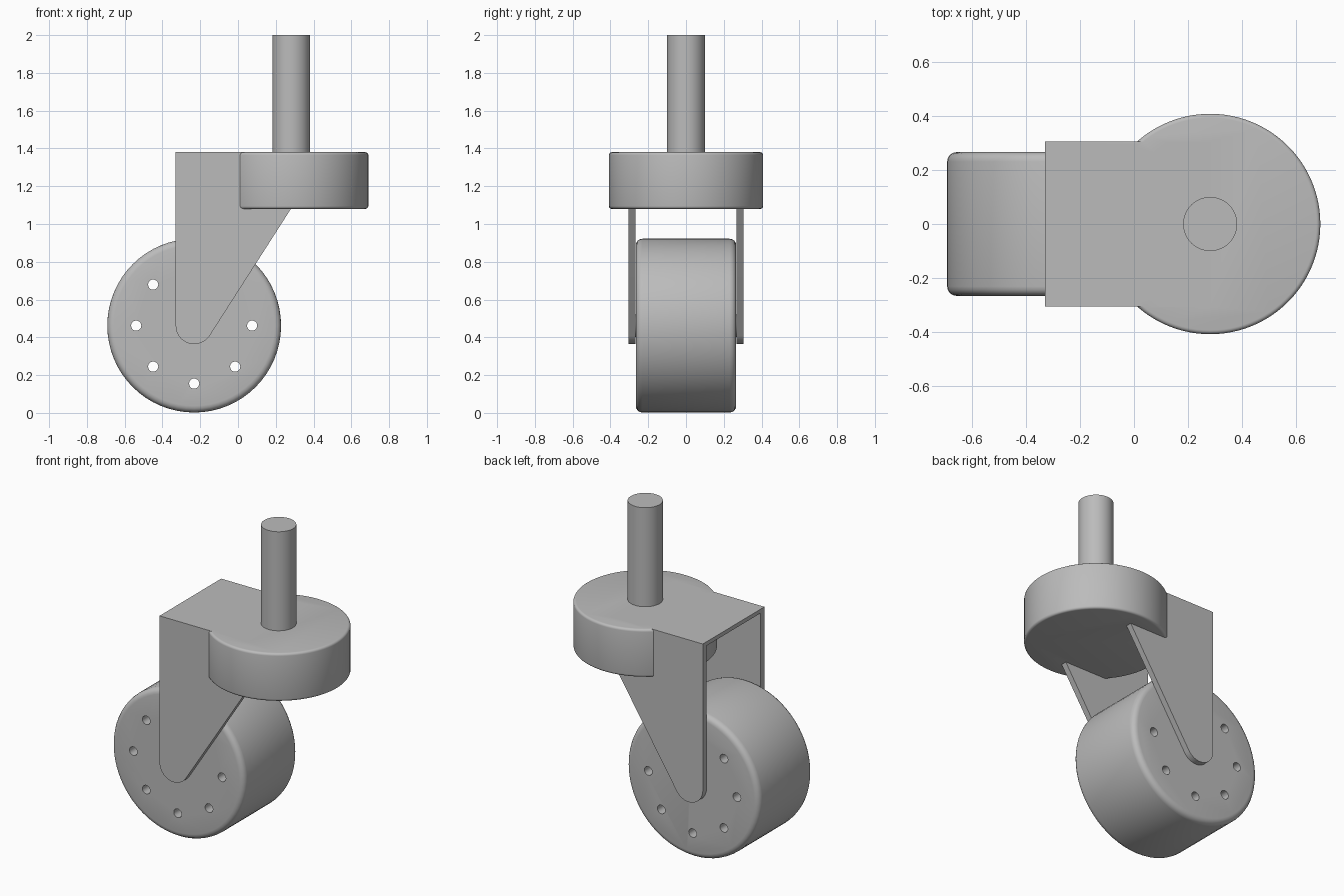
import bpy, bmesh, math
from mathutils import Matrix, Vector

cube = bpy.data.objects.get("Cube")
if cube:
    bpy.data.objects.remove(cube, do_unlink=True)

grey = bpy.data.materials.new("plain grey")
grey.use_nodes = True
grey.diffuse_color = (0.5, 0.5, 0.5, 1)
grey.node_tree.nodes["Principled BSDF"].inputs["Base Color"].default_value = (0.5, 0.5, 0.5, 1)

WHEEL = Vector((-0.232, 0, 0.462))
PIVOT_X = 0.282
TOP = 1.38


def finish(name, bm):
    bmesh.ops.recalc_face_normals(bm, faces=bm.faces)
    mesh = bpy.data.meshes.new(name)
    bm.to_mesh(mesh)
    bm.free()
    mesh.materials.append(grey)
    ob = bpy.data.objects.new(name, mesh)
    bpy.context.collection.objects.link(ob)
    return ob


def cylinder(name, radius, depth, centre, along_y=False, sides=64, rim=0):
    """Cylinder with optionally rounded rims."""
    bm = bmesh.new()
    bmesh.ops.create_cone(bm, cap_ends=True, segments=sides, radius1=radius,
                          radius2=radius, depth=depth)
    if rim:
        edges = [e for e in bm.edges if abs(e.verts[0].co.z - e.verts[1].co.z) < 1e-4]
        bmesh.ops.bevel(bm, geom=edges, offset=rim, segments=4, profile=0.5, affect='EDGES')
    if along_y:
        bm.transform(Matrix.Rotation(math.pi / 2, 4, 'X'))
    bm.transform(Matrix.Translation(centre))
    return finish(name, bm)


def extrude_y(name, outline, y0, y1):
    """Solid from an outline in the x-z plane."""
    bm = bmesh.new()
    face = bm.faces.new([bm.verts.new((x, y0, z)) for x, z in outline])
    out = bmesh.ops.extrude_face_region(bm, geom=[face])
    bmesh.ops.translate(bm, vec=(0, y1 - y0, 0),
                        verts=[g for g in out["geom"] if isinstance(g, bmesh.types.BMVert)])
    return finish(name, bm)


def combine(target, others, operation):
    """Apply booleans and delete the helper pieces."""
    bpy.context.view_layer.objects.active = target
    for other in others:
        mod = target.modifiers.new("combine", 'BOOLEAN')
        mod.operation = operation
        mod.solver = 'EXACT'
        mod.object = other
        bpy.ops.object.modifier_apply(modifier=mod.name)
        bpy.data.objects.remove(other, do_unlink=True)


# Wheel with a ring of through holes
wheel = cylinder("wheel", 0.46, 0.532, WHEEL, along_y=True, rim=0.035)
holes = []
for i in range(8):
    a = i * math.pi / 4
    spot = WHEEL + Vector((math.cos(a), 0, math.sin(a))) * 0.307
    hole = cylinder("hole_cutter", 0.027, 0.8, spot, along_y=True, sides=20)
    hole.hide_render = True
    holes.append(hole)
combine(wheel, holes, 'DIFFERENCE')

# Fork leg outline: straight back edge, round foot, slanted front edge
back_x, foot_r = -0.33, 0.098
slant_end = math.radians(-33)
outline = [(back_x, TOP)]
for i in range(17):
    a = -math.pi + (slant_end + math.pi) * i / 16
    outline.append((WHEEL.x + foot_r * math.cos(a), WHEEL.z + foot_r * math.sin(a)))
outline += [(0.28, 1.08), (0.28, TOP)]

# Swivel housing joined with the fork legs and the plate between them
housing = cylinder("fork_and_swivel_housing", 0.408, 0.3, (PIVOT_X, 0, TOP - 0.15),
                   sides=96, rim=0.015)
legs = [extrude_y("fork_leg", outline, s * 0.268, s * 0.305) for s in (-1, 1)]
plate = extrude_y("top_plate", [(back_x, TOP - 0.025), (PIVOT_X, TOP - 0.025),
                                (PIVOT_X, TOP), (back_x, TOP)], -0.305, 0.305)
combine(housing, legs + [plate], 'UNION')

# Mounting stem
stem = cylinder("stem", 0.1, 0.64, (PIVOT_X, 0, 1.68), sides=48)

# Axle between the fork legs
axle = cylinder("axle", 0.06, 0.56, WHEEL, along_y=True, sides=32)

for ob in (wheel, housing, stem, axle):
    bpy.ops.object.select_all(action='DESELECT')
    ob.select_set(True)
    bpy.context.view_layer.objects.active = ob
    bpy.ops.object.shade_smooth_by_angle(angle=math.radians(30))
